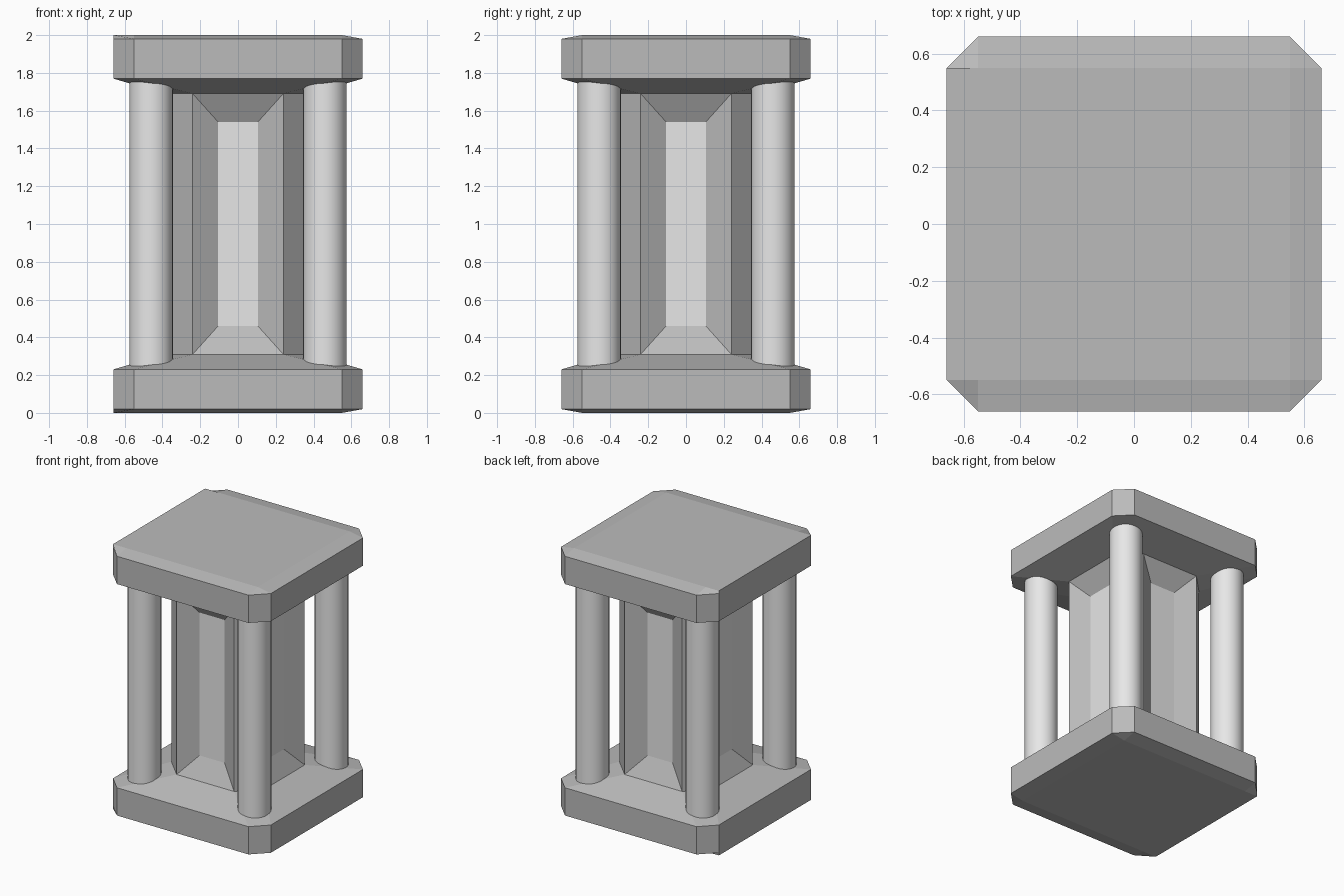
import bpy, bmesh, math
from mathutils import Matrix, Vector

if "Cube" in bpy.data.objects:
    bpy.data.objects.remove(bpy.data.objects["Cube"], do_unlink=True)


def material(name, v):
    m = bpy.data.materials.new(name)
    m.use_nodes = True
    m.diffuse_color = (v, v, v, 1)
    m.node_tree.nodes["Principled BSDF"].inputs["Base Color"].default_value = (v, v, v, 1)
    return m


stone = material("mid grey stone", 0.5)
pale = material("pale grey stone", 0.8)


def finish(bm, name, *mats):
    bmesh.ops.remove_doubles(bm, verts=bm.verts, dist=0.0001)
    bmesh.ops.recalc_face_normals(bm, faces=bm.faces)
    mesh = bpy.data.meshes.new(name)
    bm.to_mesh(mesh)
    bm.free()
    for m in mats:
        mesh.materials.append(m)
    obj = bpy.data.objects.new(name, mesh)
    bpy.context.collection.objects.link(obj)
    return obj


def octagon(half, flat, z):
    """Square ring with cut corners; flat is half the straight side."""
    corners = [(flat, -half), (half, -flat)]
    return [Matrix.Rotation(k * math.pi / 2, 3, 'Z') @ Vector((x, y, z))
            for k in range(4) for x, y in corners]


HALF, FLAT = 0.66, 0.55          # slab outline
CORE, CORE_FLAT = 0.39, 0.24     # core outline
LOW, HIGH = 0.31, 1.69           # core bottom and top


# Slabs: outer cap bevelled on three sides, inner side sloping up to the core
def slab(name, flip):
    cap = [Vector((min(p.x, FLAT), max(-FLAT, min(FLAT, p.y)), 0))
           for p in octagon(HALF, FLAT, 0)]
    rings = [cap, octagon(HALF, FLAT, 0.02), octagon(HALF, FLAT, 0.23),
             octagon(CORE, CORE_FLAT, LOW)]
    bm = bmesh.new()
    loops = [[bm.verts.new((p.x, p.y, 2 - p.z if flip else p.z)) for p in r] for r in rings]
    for a, b in zip(loops, loops[1:]):
        for i in range(8):
            j = (i + 1) % 8
            bm.faces.new((a[i], a[j], b[j], b[i]))
    bm.faces.new(loops[0])
    bm.faces.new(loops[-1])
    return finish(bm, name, stone)


slab("base_slab", False)
slab("top_slab", True)

# Core: four sides with sloped recesses around a pale panel, joined by cut corners
bm = bmesh.new()
for k in range(4):
    turn = Matrix.Rotation(k * math.pi / 2, 3, 'Z')

    def rect(x0, y0, x1, y1, z0, z1):
        pts = [(x0, y0, z0), (x1, y1, z0), (x1, y1, z1), (x0, y0, z1)]
        return [bm.verts.new(turn @ Vector(p)) for p in pts]

    rim = rect(-CORE_FLAT, -CORE, CORE_FLAT, -CORE, LOW, HIGH)
    panel = rect(-0.105, -0.31, 0.105, -0.31, LOW + 0.15, HIGH - 0.15)
    for i in range(4):
        j = (i + 1) % 4
        bm.faces.new((rim[i], rim[j], panel[j], panel[i]))
    bm.faces.new(panel).material_index = 1
    bm.faces.new(rect(CORE_FLAT, -CORE, CORE, -CORE_FLAT, LOW, HIGH))
for z in (LOW, HIGH):
    bm.faces.new([bm.verts.new(p) for p in octagon(CORE, CORE_FLAT, z)])
finish(bm, "core", stone, pale)

# Columns at the four corners, ends sunk into the slabs
for sx, side in ((1, "left"), (-1, "right")):
    for sy, end in ((-1, "front"), (1, "back")):
        bpy.ops.mesh.primitive_cylinder_add(vertices=32, radius=0.115, depth=1.56,
                                            location=(sx * 0.46, sy * 0.46, 1))
        col = bpy.context.object
        col.name = f"{end}_{side}_column"
        col.data.materials.append(pale)
        bpy.ops.object.shade_smooth_by_angle()
